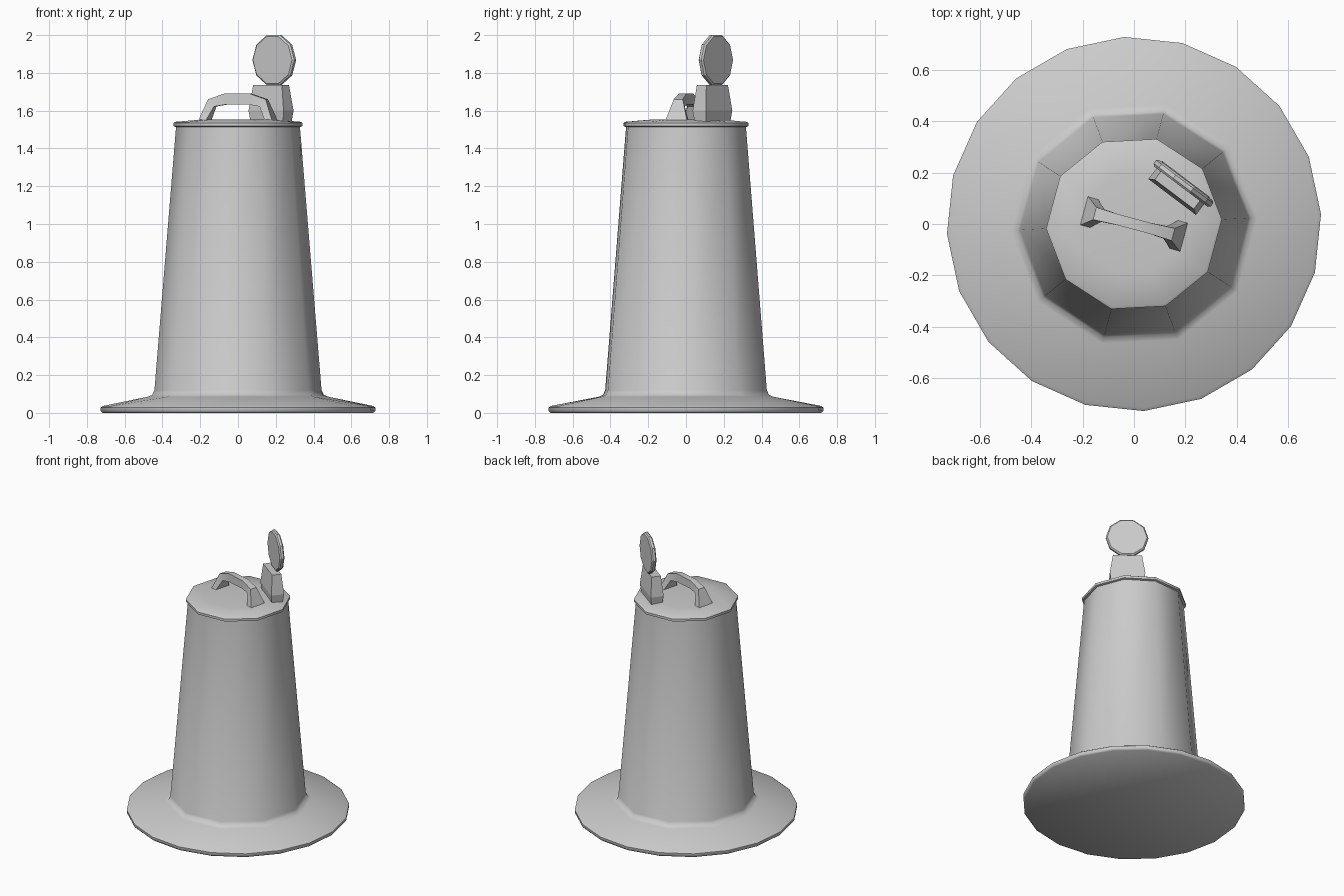
import bpy, bmesh
from math import sin, cos, pi, radians
from mathutils import Matrix, Vector

cube = bpy.data.objects.get("Cube")
if cube:
    bpy.data.objects.remove(cube, do_unlink=True)

grey = bpy.data.materials.new("plain grey")
grey.use_nodes = True
colour = (0.6, 0.6, 0.6, 1)
grey.diffuse_color = colour
grey.node_tree.nodes["Principled BSDF"].inputs["Base Color"].default_value = colour

TURN = radians(3)


def finish(bm, name, smooth=None, matrix=None):
    """Turn a bmesh into a named object with the shared material."""
    bmesh.ops.recalc_face_normals(bm, faces=bm.faces)
    mesh = bpy.data.meshes.new(name)
    bm.to_mesh(mesh)
    bm.free()
    mesh.materials.append(grey)
    obj = bpy.data.objects.new(name, mesh)
    bpy.context.collection.objects.link(obj)
    if matrix:
        obj.matrix_world = matrix
    if smooth:
        bpy.ops.object.select_all(action="DESELECT")
        obj.select_set(True)
        bpy.context.view_layer.objects.active = obj
        bpy.ops.object.shade_smooth_by_angle(angle=radians(smooth))
    return obj


def ring(bm, radius, z, sides):
    angles = [TURN + 2 * pi * i / sides for i in range(sides)]
    return [bm.verts.new((radius * cos(a), radius * sin(a), z)) for a in angles]


def join(bm, a, b):
    """Connect two loops; the first may have twice as many points."""
    n = len(b)
    for i in range(n):
        j = (i + 1) % n
        if len(a) == n:
            bm.faces.new((a[i], a[j], b[j], b[i]))
        else:
            p, q, r = a[2 * i], a[2 * i + 1], a[2 * j]
            bm.faces.new((p, q, b[i]))
            bm.faces.new((q, b[j], b[i]))
            bm.faces.new((q, r, b[j]))


def loft(bm, loops):
    for a, b in zip(loops, loops[1:]):
        join(bm, a, b)
    bm.faces.new(loops[0])
    bm.faces.new(loops[-1])


# Wide foot flowing into the tapered ten-sided body
bm = bmesh.new()
foot = [(0.718, 0), (0.728, 0.01), (0.728, 0.028), (0.715, 0.037)]
body = [(0.48, 0.085), (0.455, 0.095), (0.443, 0.12), (0.328, 1.52)]
loft(bm, [ring(bm, r, z, 20) for r, z in foot] + [ring(bm, r, z, 10) for r, z in body])
finish(bm, "barrel_body_and_foot", 50)

# Slightly domed lid with a projecting rim
bm = bmesh.new()
lid = [(0.325, 1.512), (0.342, 1.518), (0.342, 1.535), (0.332, 1.541), (0.2, 1.552)]
loft(bm, [ring(bm, r, z, 10) for r, z in lid])
finish(bm, "lid", 50)

# Arched carry handle with flared feet: outer s, z, inner s, z, half width
half = [(-0.205, 1.54, -0.165, 1.54, 0.061),
        (-0.158, 1.66, -0.125, 1.622, 0.025),
        (-0.07, 1.69, -0.065, 1.632, 0.021)]
stations = half + [(-so, zo, -si, zi, w) for so, zo, si, zi, w in reversed(half)]
bm = bmesh.new()
loops = [[bm.verts.new(p) for p in ((so, -w, zo), (so, w, zo), (si, w, zi), (si, -w, zi))]
         for so, zo, si, zi, w in stations]
loft(bm, loops)
finish(bm, "carry_handle", 35, Matrix.Rotation(radians(-15), 4, "Z"))

# Warning lamp: battery box and round lens, both turned on the lid
spin = Matrix.Rotation(radians(-37), 4, "Z")
bm = bmesh.new()
loops = [[bm.verts.new((x * w / 2, y * d / 2, z))
          for x, y in ((-1, -1), (1, -1), (1, 1), (-1, 1))]
         for w, d, z in ((0.215, 0.075, 1.54), (0.232, 0.088, 1.6), (0.19, 0.062, 1.737))]
loft(bm, loops)
finish(bm, "lamp_box", None, Matrix.Translation((0.175, 0.14, 0)) @ spin)

bm = bmesh.new()
loops = [[bm.verts.new((r * cos(2 * pi * i / 10), y, r * sin(2 * pi * i / 10)))
          for i in range(10)]
         for r, y in ((0.13, -0.016), (0.139, -0.008), (0.139, 0.008), (0.13, 0.016))]
loft(bm, loops)
finish(bm, "lamp_lens", None, Matrix.Translation(Vector((0.192, 0.158, 1.868))) @ spin)
